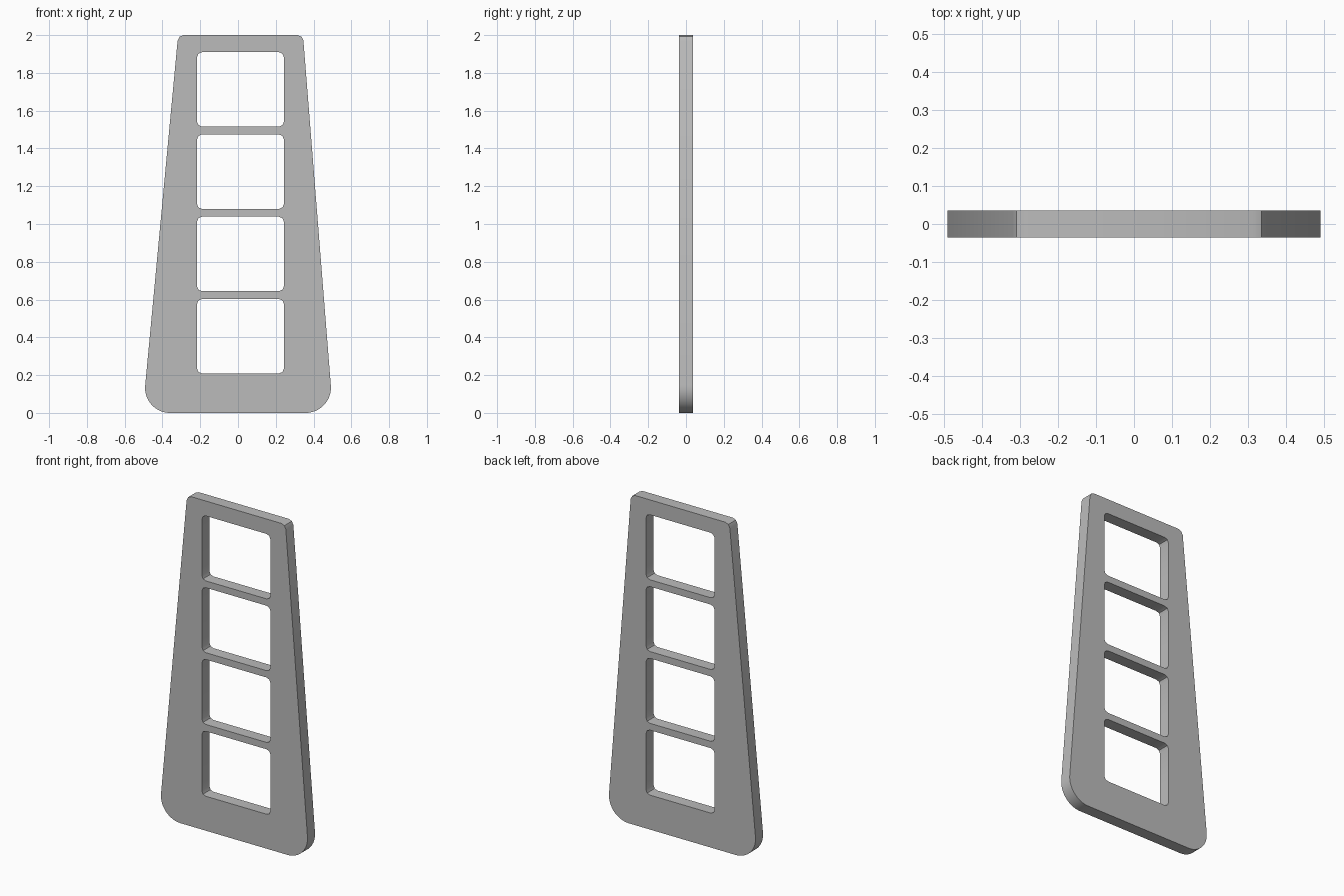
import bpy
import bmesh
from math import tan
from mathutils import Vector

if "Cube" in bpy.data.objects:
    bpy.data.objects.remove(bpy.data.objects["Cube"])

THICKNESS = 0.072


def rounded_loop(corners):
    """Round each (x, z, setback, segments) corner with a tangent arc."""
    points = []
    for i, (x, z, setback, segments) in enumerate(corners):
        corner = Vector((x, z))
        before = Vector(corners[i - 1][:2]) - corner
        after = Vector(corners[(i + 1) % len(corners)][:2]) - corner
        angle = before.angle(after)
        start = corner + before.normalized() * setback
        end = corner + after.normalized() * setback
        radius = setback * tan(angle / 2)
        bisector = (before.normalized() + after.normalized()).normalized()
        centre = corner + bisector * (setback ** 2 + radius ** 2) ** 0.5
        for k in range(segments + 1):
            spoke = (start - centre).normalized().slerp((end - centre).normalized(), k / segments)
            points.append(centre + spoke * radius)
    return points


def add_loop(bm, points):
    verts = [bm.verts.new((p.x, THICKNESS / 2, p.y)) for p in points]
    for a, b in zip(verts, verts[1:] + verts[:1]):
        bm.edges.new((a, b))


bm = bmesh.new()

# Tapered outer outline, wide soft foot and tight top corners
add_loop(bm, rounded_loop([
    (-0.505, 0, 0.145, 16), (0.503, 0, 0.145, 16),
    (0.344, 2, 0.029, 2), (-0.317, 2, 0.029, 2)]))

# Four equal windows separated by thin rungs
left, right, height, pitch = -0.217, 0.243, 0.394, 0.4355
for i in range(4):
    low = 0.209 + i * pitch
    high = low + height
    add_loop(bm, rounded_loop([
        (x, z, 0.026, 2) for x, z in
        ((left, low), (right, low), (right, high), (left, high))]))

# Fill the sheet around the windows and give it thickness
bmesh.ops.triangle_fill(bm, edges=bm.edges[:], use_beauty=True)
solid = bmesh.ops.extrude_face_region(bm, geom=bm.faces[:], use_keep_orig=True)
moved = [g for g in solid["geom"] if isinstance(g, bmesh.types.BMVert)]
bmesh.ops.translate(bm, verts=moved, vec=(0, -THICKNESS, 0))
bmesh.ops.recalc_face_normals(bm, faces=bm.faces[:])

mesh = bpy.data.meshes.new("ladder_panel")
bm.to_mesh(mesh)
bm.free()
panel = bpy.data.objects.new("ladder_panel", mesh)
bpy.context.collection.objects.link(panel)

# Plain grey finish
grey = bpy.data.materials.new("plain_grey")
grey.use_nodes = True
colour = (0.5, 0.5, 0.5, 1)
grey.diffuse_color = colour
grey.node_tree.nodes["Principled BSDF"].inputs["Base Color"].default_value = colour
mesh.materials.append(grey)

# Smooth the foot curves while keeping the rims crisp
bpy.context.view_layer.objects.active = panel
panel.select_set(True)
bpy.ops.object.shade_smooth_by_angle(angle=0.4)
